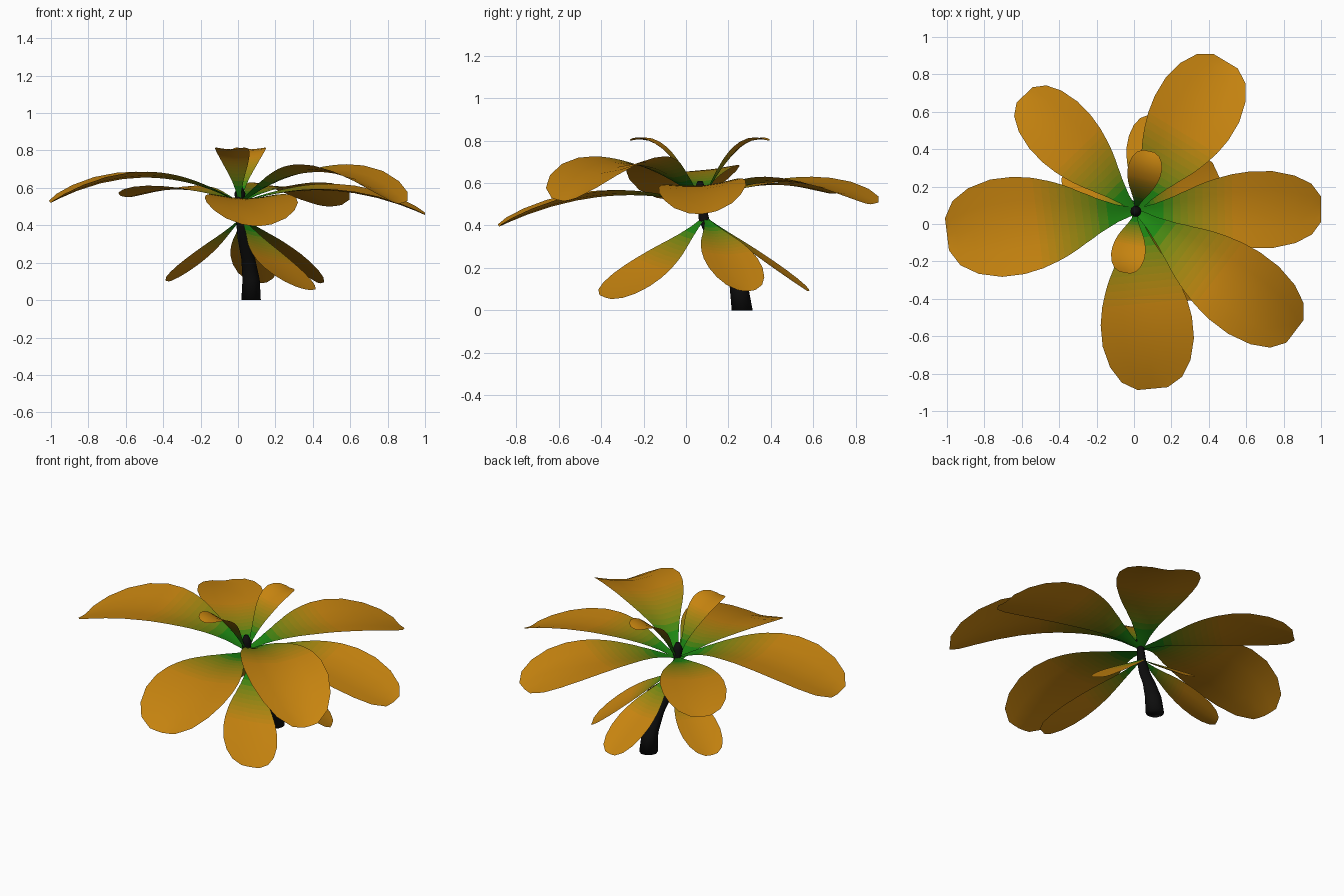
import bpy, bmesh, math
from mathutils import Vector

if "Cube" in bpy.data.objects:
    bpy.data.objects.remove(bpy.data.objects["Cube"])


def make_mat(name, color):
    m = bpy.data.materials.new(name)
    m.diffuse_color = (*color, 1)
    m.use_nodes = True
    m.node_tree.nodes["Principled BSDF"].inputs["Base Color"].default_value = m.diffuse_color
    return m


# Leaf colours: green at the stem fading to orange
GREEN, ORANGE = Vector((0.012, 0.24, 0.006)), Vector((0.58, 0.235, 0.005))
STEPS = 12
leaf_mats = [make_mat(f"leaf_tone_{i}", GREEN.lerp(ORANGE, i / (STEPS - 1))) for i in range(STEPS)]
stem_mat = make_mat("stem_black", (0.004, 0.004, 0.004))

# Leaf outline: (position along leaf, share of half width)
OUTLINE = [(0, .06), (.1, .18), (.15, .27), (.2, .36), (.24, .45), (.28, .53), (.32, .62), (.36, .70),
           (.4, .77), (.44, .83), (.48, .88), (.52, .93), (.62, 1), (.74, 1), (.86, .88), (.95, .66), (1, .33)]
ACROSS = (-1, -.5, 0, .5, 1)


def finish(name, bm, mats):
    me = bpy.data.meshes.new(name)
    for f in bm.faces:
        f.smooth = True
    bm.to_mesh(me)
    bm.free()
    for m in mats:
        me.materials.append(m)
    ob = bpy.data.objects.new(name, me)
    bpy.context.collection.objects.link(ob)


def leaf(name, base, mid_z, tip, half, fold=0.12, roll=0.0):
    """Arched blade from base to tip, folded up along its midrib; roll lifts its left edge."""
    base, tip = Vector(base), Vector(tip)
    side = Vector((base.y - tip.y, tip.x - base.x, 0)).normalized()
    bm = bmesh.new()
    rows = []
    for t, w in OUTLINE:
        p = base.lerp(tip, t)
        p.z = (base.z * (1 - t) * (1 - 2 * t) + mid_z * 4 * t * (1 - t) + tip.z * t * (2 * t - 1))
        rows.append([bm.verts.new(p + side * half * w * u + Vector(
            (0, 0, half * w * (fold * abs(u) ** 1.5 + roll * u)))) for u in ACROSS])
    for i in range(len(rows) - 1):
        t = (OUTLINE[i][0] + OUTLINE[i + 1][0]) / 2
        tone = min(max((t - .12) / .42, 0), 1)
        for j in range(len(ACROSS) - 1):
            f = bm.faces.new((rows[i][j], rows[i + 1][j], rows[i + 1][j + 1], rows[i][j + 1]))
            f.material_index = round(tone * (STEPS - 1))
    bm.normal_update()
    if sum(f.normal.z for f in bm.faces) < 0:
        bmesh.ops.reverse_faces(bm, faces=bm.faces)
    finish(name, bm, leaf_mats)


# Large spreading leaves
CROWN = (.01, .07, .52)
leaf("large_leaf_right", CROWN, .585, (1.0, .08, .455), .205, roll=.08)
leaf("large_leaf_back_right", CROWN, .605, (.49, .87, .50), .23)
leaf("large_leaf_back_left", CROWN, .59, (-.585, .69, .55), .18)
leaf("large_leaf_left", CROWN, .655, (-1.0, -.055, .52), .262, fold=.13)
leaf("large_leaf_front", (.01, .07, .50), .535, (.10, -.88, .395), .245, fold=.13)
leaf("large_leaf_front_right", CROWN, .685, (.86, -.575, .515), .225, fold=.2)

# Drooping lower leaves
LOW = (.02, .09, .44)
leaf("lower_leaf_front_right", LOW, .22, (.35, -.38, .06), .15, fold=.05, roll=-.2)
leaf("lower_leaf_right", LOW, .27, (.44, .285, .09), .14)
leaf("lower_leaf_back", LOW, .26, (.115, .575, .09), .12)
leaf("lower_leaf_left", LOW, .25, (-.37, .28, .10), .12)

# Small upright leaves on top
leaf("top_leaf_back", (.01, .08, .52), .755, (.08, .39, .80), .09)
leaf("top_leaf_front", (.01, .06, .52), .755, (-.05, -.26, .80), .09)

# Curved stem ending in a small bud: (x, y, z, radius)
PATH = [(.07, .265, 0, .052), (.07, .25, .11, .046), (.055, .20, .22, .037), (.03, .13, .33, .032),
        (.015, .085, .43, .026), (.01, .07, .52, .02), (.01, .068, .57, .03), (.01, .066, .61, .012)]
SIDES = 10
bm = bmesh.new()
rings = [[bm.verts.new((x + r * math.cos(a), y + r * math.sin(a), z))
          for a in (2 * math.pi * k / SIDES for k in range(SIDES))] for x, y, z, r in PATH]
for lo, hi in zip(rings, rings[1:]):
    for k in range(SIDES):
        n = (k + 1) % SIDES
        bm.faces.new((lo[k], lo[n], hi[n], hi[k]))
bm.faces.new(rings[0][::-1])
bm.faces.new(rings[-1])
finish("stem", bm, [stem_mat])
